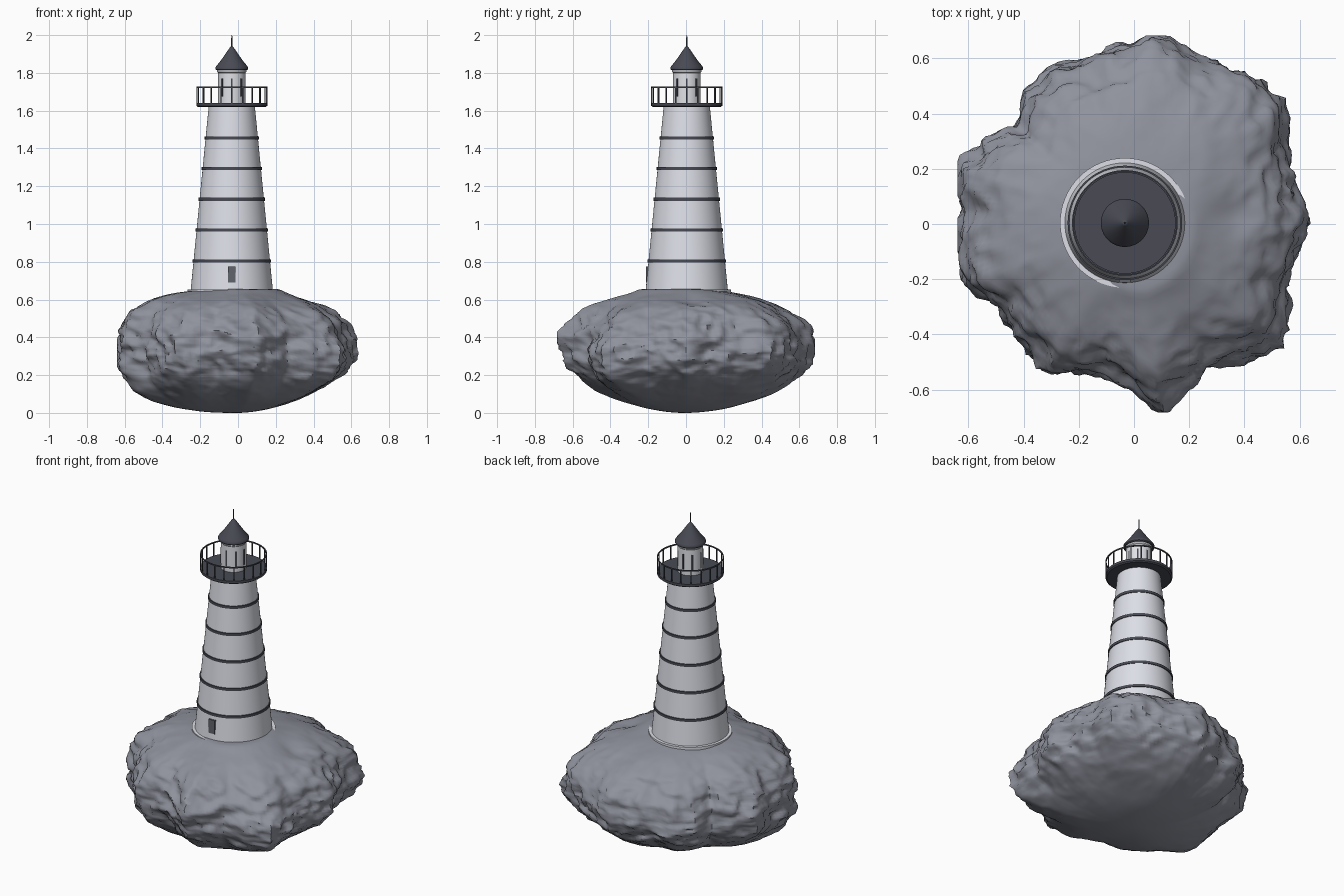
import bpy, bmesh, math
from mathutils import Vector, noise

if "Cube" in bpy.data.objects:
    bpy.data.objects.remove(bpy.data.objects["Cube"])

CX, CY = -0.033, 0.004          # tower axis


def material(name, r, g, b):
    m = bpy.data.materials.new(name)
    m.diffuse_color = (r, g, b, 1)
    m.use_nodes = True
    m.node_tree.nodes["Principled BSDF"].inputs["Base Color"].default_value = m.diffuse_color
    return m


WHITE = material("white_paint", 0.74, 0.755, 0.82)
PALE = material("lantern_white", 0.84, 0.855, 0.90)
STONE = material("grey_stone", 0.275, 0.285, 0.335)
DARK = material("dark_metal", 0.065, 0.068, 0.087)
DOOR = material("door_grey", 0.12, 0.125, 0.15)


def finish(name, bm, mat, angle=35):
    bmesh.ops.recalc_face_normals(bm, faces=bm.faces)
    me = bpy.data.meshes.new(name)
    bm.to_mesh(me)
    bm.free()
    me.materials.append(mat)
    ob = bpy.data.objects.new(name, me)
    bpy.context.collection.objects.link(ob)
    bpy.ops.object.select_all(action='DESELECT')
    ob.select_set(True)
    bpy.context.view_layer.objects.active = ob
    bpy.ops.object.shade_smooth_by_angle(angle=math.radians(angle))
    return ob


def lathe(name, profile, mat, n=64, closed=False):
    """Spin (radius, z) points around the tower axis."""
    bm = bmesh.new()
    pts = profile + profile[:1] if closed else profile
    vs = [bm.verts.new((CX + r, CY, z)) for r, z in pts]
    es = [bm.edges.new(p) for p in zip(vs, vs[1:])]
    bmesh.ops.spin(bm, geom=vs + es, cent=(CX, CY, 0), axis=(0, 0, 1),
                   angle=2 * math.pi, steps=n, use_duplicate=False)
    bmesh.ops.remove_doubles(bm, verts=bm.verts, dist=1e-5)
    return finish(name, bm, mat)


def ring(name, r0, r1, z0, z1, mat):
    return lathe(name, [(r0, z0), (r1, z0), (r1, z1), (r0, z1)], mat, closed=True)


def bars(name, count, radius, z0, z1, sx, sy, mat):
    """Upright square bars in a circle."""
    bm = bmesh.new()
    for i in range(count):
        a = 2 * math.pi * i / count - math.pi / 2
        d, t = Vector((math.cos(a), math.sin(a), 0)), Vector((-math.sin(a), math.cos(a), 0))
        for v in bmesh.ops.create_cube(bm, size=1)['verts']:
            p = v.co.copy()
            v.co = (Vector((CX, CY, (z0 + z1) / 2)) + d * (radius + p.x * sx)
                    + t * p.y * sy + Vector((0, 0, p.z * (z1 - z0))))
    return finish(name, bm, mat)


# Rock island: plan outline as (degrees, radius)
OUTLINE = [(0, .635), (12, .60), (28, .62), (39, .70), (53, .675), (67, .65), (84, .684),
           (95, .646), (107, .60), (118, .647), (128, .62), (141, .55), (150, .62),
           (162, .67), (175, .624), (193, .653), (200, .651), (211, .565), (229, .60),
           (241, .622), (257, .545), (269, .60), (278, .69), (287, .63), (298, .592),
           (321, .689), (337, .594), (351, .607), (360, .635)]
# Lobes that sit lower or higher than the rest: (degrees, width, shift)
LOBES = [(318, 20, -.05), (278, 14, .02), (122, 18, -.03), (160, 15, .02)]


def plan_radius(deg):
    for (a, r), (b, s) in zip(OUTLINE, OUTLINE[1:]):
        if a <= deg <= b:
            return r + (s - r) * (deg - a) / (b - a)
    return .635


bm = bmesh.new()
bmesh.ops.create_uvsphere(bm, u_segments=200, v_segments=100, radius=1)
for v in bm.verts:
    a = math.atan2(v.co.y, v.co.x)
    deg = math.degrees(a) % 360
    lat = math.asin(max(-1, min(1, v.co.z)))
    c, s = max(0, math.cos(lat)), math.sin(lat)
    # blunter cliff on the left, sharper keel on the right, fuller top than bottom
    left, right = math.exp(-((deg - 198) / 32) ** 2), max(0, math.cos(a)) ** 2
    n = 2.3 + .6 * left if s > 0 else 1.87 + .75 * left - .2 * right
    k = (c ** n + abs(s) ** n) ** (-1 / n)
    rad, h = c * k, s * k
    # outline lobes fade out towards the poles
    R = .615 + (plan_radius(deg) - .615) * min(1, rad * 1.1) ** 2
    p = Vector((math.cos(a) * rad * R, math.sin(a) * rad * R, .328 + .328 * h))
    p.z += rad ** 3 * sum(dz * math.exp(-((deg - m) / w) ** 2) for m, w, dz in LOBES)
    # layered, craggy roughness on the flanks, smoother top and bottom
    mask = rad ** 3 * (1 if h > -.4 else .6)
    rough = noise.fractal(Vector((p.x * 6, p.y * 6, p.z * 11)), 0.7, 2.2, 5)
    crag = abs(noise.noise(Vector((p.x * 11, p.y * 11, p.z * 9 + 4))))
    swell = noise.noise(p * 5 + Vector((3, 1, 7)))
    out = Vector((math.cos(a), math.sin(a), 0.35 * h))
    p += out * mask * (rough * .026 + .010 - crag * .045)
    p.z += swell * .018 * rad * (1 - rad * .5)
    if h > 0:
        # shallow hollow on the right shoulder, slight bank against the plinth
        p.z -= .03 * math.exp(-((p.x - .36) ** 2 + (p.y - .04) ** 2) / .008)
        q = Vector((p.x - CX, p.y - CY))
        side = max(0, (q.x - q.y) / (q.length + 1e-6))
        p.z += .014 * side * math.exp(-((q.length - .23) / .06) ** 2)
    p.x, p.y = max(-.64, min(.64, p.x)), max(-.682, min(.682, p.y))
    p.z = max(0, min(.655, p.z))
    v.co = p
finish("rock_island", bm, STONE, 50)

# Tower with plinth and bands
def tower_radius(z):
    return .217 - (z - .655) / (1.625 - .655) * .095


ring("plinth", .15, .235, .58, .652, WHITE)
lathe("tower", [(0, .62), (.220, .62), (.217, .655), (.122, 1.625), (0, 1.625)], WHITE, 96)
for z in (.805, .968, 1.131, 1.294, 1.456):
    r = tower_radius(z)
    ring("tower_band", r - .01, r + .005, z - .008, z + .008, DARK)

# Door plate at the front
bm = bmesh.new()
for v in bmesh.ops.create_cube(bm, size=1)['verts']:
    v.co = (CX + v.co.x * .042, CY - .203 + v.co.y * .024, .732 + v.co.z * .084)
finish("door", bm, DOOR)

# Gallery deck and railing
lathe("gallery_deck", [(0, 1.620), (.18, 1.620), (.188, 1.626), (.188, 1.641), (0, 1.641)], DARK)
ring("gallery_handrail", .182, .188, 1.720, 1.727, DARK)
bars("gallery_posts", 20, .185, 1.64, 1.722, .006, .006, DARK)

# Lantern room, window bars, roof and spire
lathe("lantern_room", [(0, 1.64), (.072, 1.64), (.072, 1.80), (.077, 1.805), (.077, 1.825),
                       (0, 1.825)], PALE)
bars("lantern_windows", 8, .069, 1.675, 1.77, .010, .010, DARK)
lathe("roof", [(0, 1.814), (.082, 1.814), (.087, 1.819), (.087, 1.828), (.082, 1.836),
               (.056, 1.868), (.012, 1.932), (0, 1.944)], DARK)
lathe("spire", [(0, 1.93), (.0035, 1.93), (.0025, 2.0), (0, 2.0)], DARK, 8)
